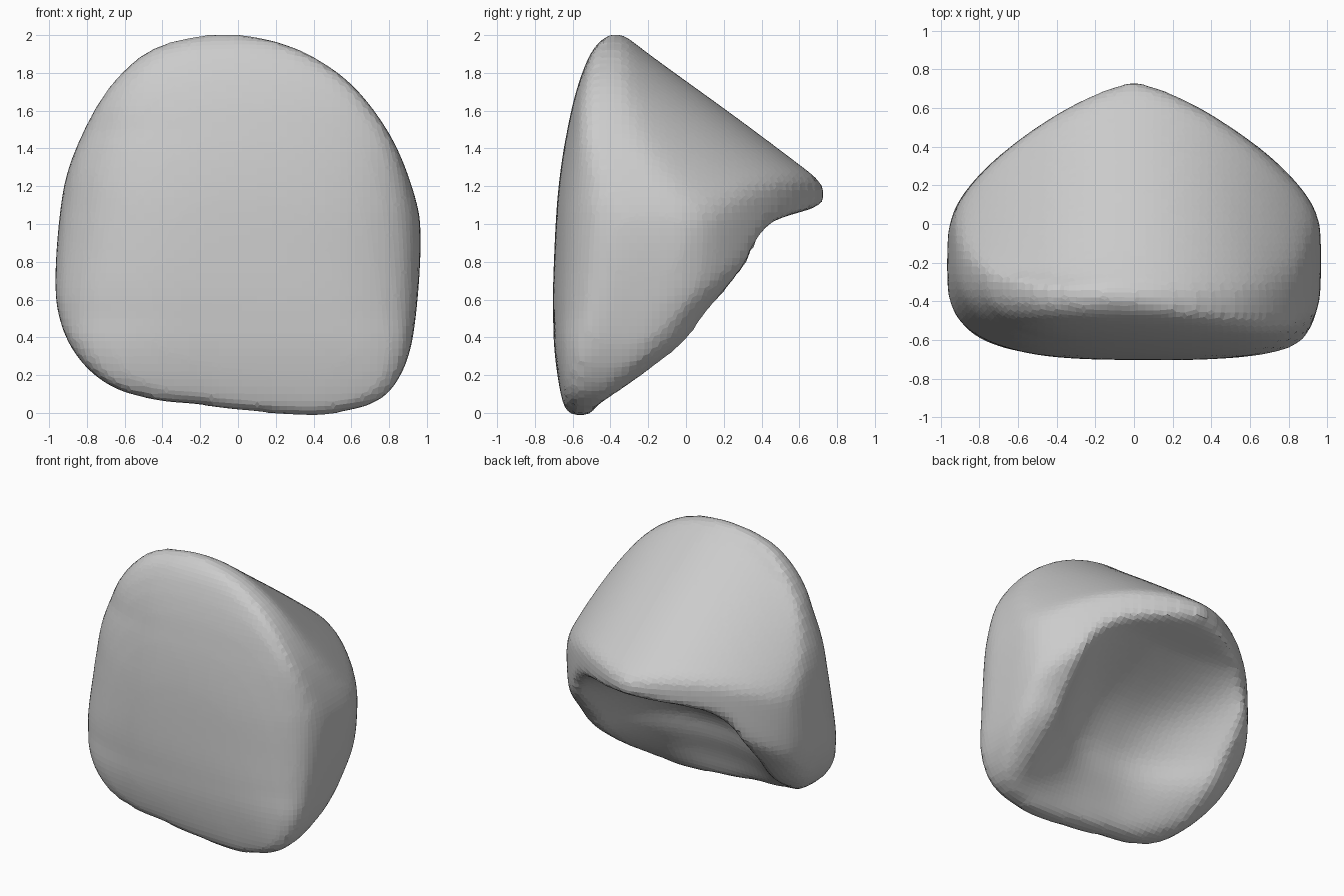
import bpy, bmesh, math

if "Cube" in bpy.data.objects:
    bpy.data.objects.remove(bpy.data.objects["Cube"])

# Front outline (x, z), running round from the top
OUTLINE = [(-.1, 2.003), (-.28, 1.985), (-.5, 1.9), (-.7, 1.7), (-.85, 1.42), (-.93, 1.15),
           (-.967, .7), (-.93, .45), (-.82, .26), (-.65, .13), (-.42, .065), (-.22, .045),
           (0, .015), (.3, -.01), (.5, -.005), (.75, .07), (.88, .24), (.94, .5),
           (.967, .95), (.92, 1.2), (.8, 1.48), (.6, 1.74), (.35, 1.91), (.1, 1.99)]

# Side-view profiles as (z, y): front face, edge line, rim below the lip, hollow depth
FRONT = [(0, -.68), (.1, -.695), (.4, -.715), (.8, -.7), (1.2, -.675), (1.6, -.62), (1.9, -.54), (2, -.48)]
EDGE = [(0, -.55), (.3, -.42), (1, -.18), (1.5, -.33), (2, -.36)]
RIM = [(0, -.46), (.2, -.18), (.37, .03), (.55, .16), (.8, .38), (1, .56), (1.05, .64), (1.1, .74), (1.2, 1.05), (2, 5)]
HOLLOW = [(0, 0), (.2, .24), (.4, .4), (.6, .46), (.8, .42), (1, .18), (1.08, .03), (1.15, 0), (2, 0)]


def curve(pts, t):
    """Smooth interpolation through a profile."""
    t = min(max(t, pts[0][0]), pts[-1][0])
    i = max(k for k in range(len(pts) - 1) if pts[k][0] <= t)

    def slope(k):
        a, b = pts[max(k - 1, 0)], pts[min(k + 1, len(pts) - 1)]
        return (b[1] - a[1]) / (b[0] - a[0])
    (x0, y0), (x1, y1) = pts[i], pts[i + 1]
    h = x1 - x0
    u = (t - x0) / h
    return (y0 * (1 + 2 * u) * (1 - u) ** 2 + slope(i) * h * u * (1 - u) ** 2
            + y1 * u * u * (3 - 2 * u) + slope(i + 1) * h * u * u * (u - 1))


def loop_points(pts, steps):
    """Closed Catmull-Rom loop."""
    out, n = [], len(pts)
    for i in range(n):
        p = [pts[(i + k) % n] for k in (-1, 0, 1, 2)]
        for s in range(steps):
            u = s / steps
            w = ((-u + 2 * u * u - u ** 3) / 2, (2 - 5 * u * u + 3 * u ** 3) / 2,
                 (u + 4 * u * u - 3 * u ** 3) / 2, (u ** 3 - u * u) / 2)
            out.append(tuple(sum(w[k] * p[k][c] for k in range(4)) for c in (0, 1)))
    return out


def soft_min(a, b, k):
    h = max(k - abs(a - b), 0) / k
    return min(a, b) - h * h * k / 4


def back_y(x, z):
    roof = .62 - 1.3 * (z - 1.3) - .8 * x * x
    lip = .735 - .57 * abs(x) ** 1.35
    under = curve(RIM, z) - curve(HOLLOW, z) * max(0, 1 - abs(x / .7) ** 2.6)
    return soft_min(soft_min(roof, lip, .06), under, .06)


def surface(x, z, s, front):
    # the edge line swings forward towards the upper right
    edge = curve(EDGE, z) - .13 * x * min(max((z - 1) / .5, 0), 1)
    if front:
        y, n = curve(FRONT, z) + .02 * x * x, 3.3 + .6 * x + 3.5 * max(0, abs(z - 1) - .5)
    else:
        y, n = max(back_y(x, z), edge), 4.6
    return edge + (y - edge) * max(0, 1 - s ** n) ** (1 / n)


# Cushion-like wedge: front and back skins sharing the outline
outline = loop_points(OUTLINE, 6)
RINGS, N = 60, len(outline)
bm = bmesh.new()
rim = [bm.verts.new((x, surface(x, z, 1, True), z)) for x, z in outline]
for front in (True, False):
    centre = bm.verts.new((0, surface(0, 1, 0, front), 1))
    previous = None
    for j in range(1, RINGS + 1):
        s = math.sin(math.pi / 2 * j / RINGS)
        ring = rim if j == RINGS else []
        if j < RINGS:
            for ox, oz in outline:
                x, z = ox * s, 1 + (oz - 1) * s
                ring.append(bm.verts.new((x, surface(x, z, s, front), z)))
        for i in range(N):
            k = (i + 1) % N
            if previous:
                bm.faces.new((previous[i], ring[i], ring[k], previous[k]))
            else:
                bm.faces.new((centre, ring[i], ring[k]))
        previous = ring
bmesh.ops.recalc_face_normals(bm, faces=bm.faces)
mesh = bpy.data.meshes.new("hollowed_wedge")
bm.to_mesh(mesh)
bm.free()
body = bpy.data.objects.new("hollowed_wedge", mesh)
bpy.context.collection.objects.link(body)

# Even facets and softened lip
remesh = body.modifiers.new("even_facets", 'REMESH')
remesh.mode = 'VOXEL'
remesh.voxel_size = .04
remesh.use_smooth_shade = False
soften = body.modifiers.new("soften", 'SMOOTH')
soften.factor = .5
soften.iterations = 4
